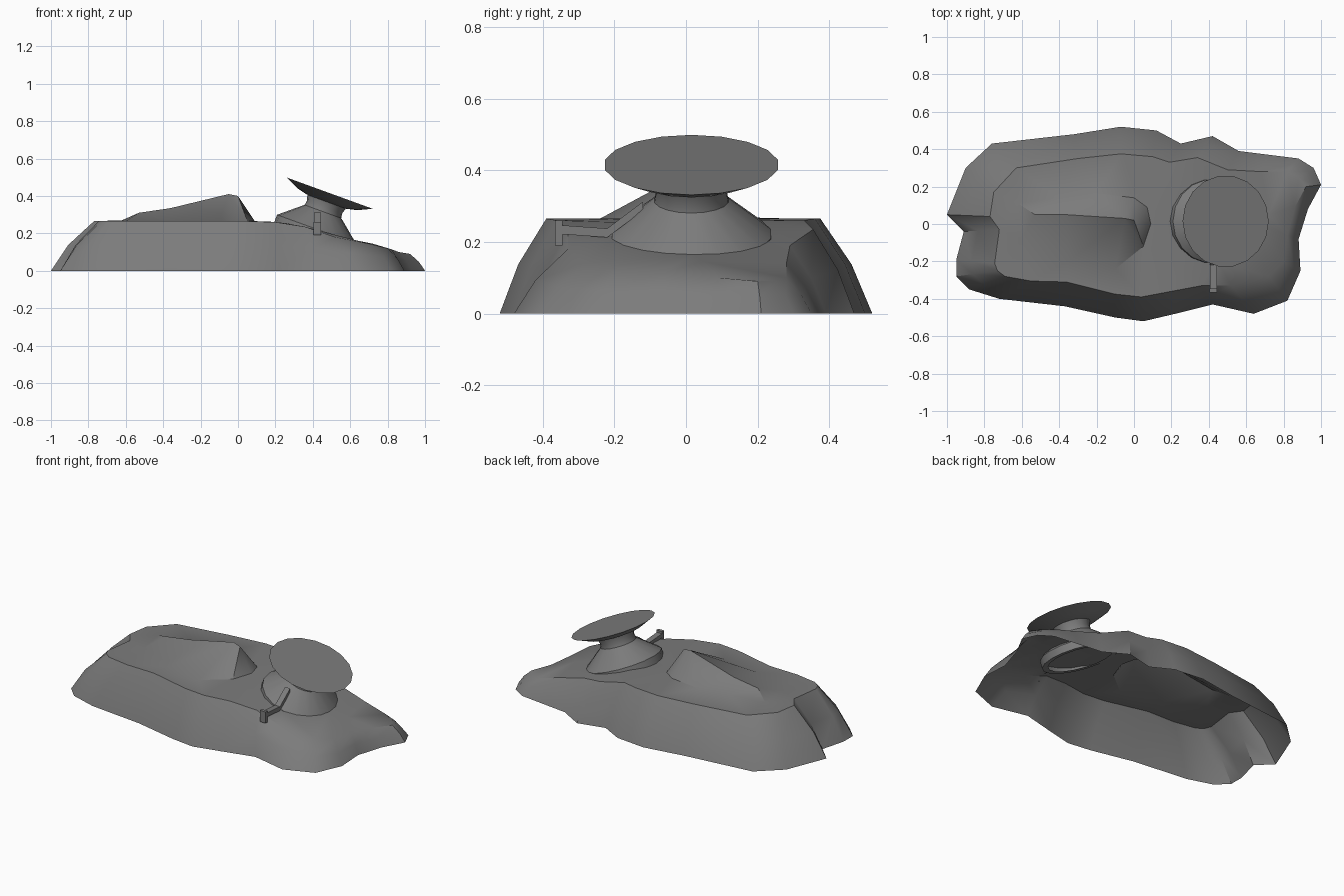
import bpy, bmesh, math
from mathutils import Vector, Matrix
from mathutils.geometry import delaunay_2d_cdt

if "Cube" in bpy.data.objects:
    bpy.data.objects.remove(bpy.data.objects["Cube"])

grey = bpy.data.materials.new("stone_grey")
grey.use_nodes = True
grey.diffuse_color = (0.2, 0.2, 0.2, 1)
grey.node_tree.nodes["Principled BSDF"].inputs["Base Color"].default_value = (0.2, 0.2, 0.2, 1)


def finish(name, bm, angle=35):
    mesh = bpy.data.meshes.new(name)
    bm.to_mesh(mesh)
    bm.free()
    mesh.materials.append(grey)
    obj = bpy.data.objects.new(name, mesh)
    bpy.context.collection.objects.link(obj)
    bpy.ops.object.select_all(action="DESELECT")
    obj.select_set(True)
    bpy.context.view_layer.objects.active = obj
    bpy.ops.object.shade_smooth_by_angle(angle=math.radians(angle))
    return obj


# Mound: foot outline on the ground and matching rim of the plateau
TOP = 0.265
foot = [(-1, .05), (-.91, -.04), (-.95, -.19), (-.95, -.28), (-.88, -.35), (-.72, -.4),
        (-.37, -.44), (-.1, -.5), (.05, -.52), (.22, -.48), (.42, -.43), (.64, -.48),
        (.82, -.41), (.89, -.25), (.88, -.08), (.93, .08), (1, .21), (.96, .3),
        (.88, .35), (.72, .37), (.56, .39), (.42, .47), (.25, .43), (.12, .5),
        (-.07, .52), (-.32, .48), (-.76, .43), (-.9, .3)]
rim = [(-.77, .04), (-.72, -.03), (-.745, -.21), (-.73, -.25), (-.69, -.28), (-.55, -.305),
       (-.36, -.31), (-.1, -.375), (.04, -.39), (.2, -.36, .26), (.36, -.33, .235),
       (.52, -.33, .18), (.72, -.28, .14), (.8, -.2, .12), (.82, -.06, .115), (.86, .09, .1),
       (.92, .2, .09), (.88, .25, .09), (.82, .28, .1), (.68, .28, .14), (.5, .29, .19),
       (.34, .355, .235), (.19, .33, .26), (.1, .36), (-.07, .375), (-.3, .35),
       (-.63, .3), (-.75, .17)]

# Rocky ridge: crest, steep rear foot, then gentle front foot and ground by the turret
crest = [(-.62, .11, .27), (-.53, .05, .31), (-.36, .05, .335), (-.05, .03, .41),
         (0, .02, .4), (.07, .09)]
rear = [(0, .14), (-.2, .165), (-.4, .14)]
ground = [(-.6, -.08), (-.35, -.2), (-.1, -.24), (.05, -.12), (.09, 0),
          (.3, 0, .25), (.25, .2, .26), (.25, -.2, .255), (.45, .2, .21), (.45, -.2, .21),
          (.62, .02, .165), (.72, .05, .145)]


def lift(points):
    return [Vector(p if len(p) == 3 else (*p, TOP)) for p in points]


def build_mound():
    bm = bmesh.new()
    n = len(foot)
    low = [Vector((*p, 0)) for p in foot]
    high = lift(rim)
    # a slightly bulging middle ring rounds the flanks
    middle = [a.lerp(b, 0.4) + Vector((0, 0, b.z * 0.12)) for a, b in zip(low, high)]
    rings = [[bm.verts.new(p) for p in ring] for ring in (low, middle, high)]
    for a, b in zip(rings, rings[1:]):
        for i in range(n):
            j = (i + 1) % n
            bm.faces.new((a[i], a[j], b[j], b[i]))
    # plateau surface, with the crest and its rear foot kept as edges
    inner = lift(crest + rear + ground)
    verts = rings[2] + [bm.verts.new(p) for p in inner]
    loop = len(crest) + len(rear)
    edges = [(i, (i + 1) % n) for i in range(n)]
    edges += [(n + i, n + (i + 1) % loop) for i in range(loop)]
    flat = [v.co.xy for v in verts]
    _, _, faces, origin, _, _ = delaunay_2d_cdt(flat, edges, [], 1, 1e-5)
    for f in faces:
        bm.faces.new([verts[origin[i][0]] for i in f])
    bmesh.ops.recalc_face_normals(bm, faces=bm.faces)
    if sum(f.normal.z for f in bm.faces) < 0:
        bmesh.ops.reverse_faces(bm, faces=bm.faces)
    return finish("rocky_mound", bm, 38)


# Turret parts are turned around one tilted axis
TILT = Matrix.Translation((0.49, 0.015, 0.415)) @ Matrix.Rotation(math.radians(20), 4, "Y")


def turned(name, profile, steps=18):
    bm = bmesh.new()
    rings = []
    for r, z in profile:
        if r == 0:
            rings.append([bm.verts.new((0, 0, z))] * steps)
        else:
            rings.append([bm.verts.new((r * math.cos(math.tau * i / steps),
                                        r * math.sin(math.tau * i / steps), z))
                          for i in range(steps)])
    for a, b in zip(rings, rings[1:]):
        for i in range(steps):
            j = (i + 1) % steps
            bm.faces.new(list(dict.fromkeys((a[i], a[j], b[j], b[i]))))
    bmesh.ops.recalc_face_normals(bm, faces=bm.faces)
    bm.transform(TILT)
    return finish(name, bm)


# Bent bracket: a flat strip swept along a side profile
def bracket(name, path, x, width, thick):
    bm = bmesh.new()
    sections = []
    for y, z in path:
        sections.append([bm.verts.new((x + sx * width / 2, y, z + sz * thick / 2))
                         for sx, sz in ((-1, -1), (1, -1), (1, 1), (-1, 1))])
    for a, b in zip(sections, sections[1:]):
        for i in range(4):
            j = (i + 1) % 4
            bm.faces.new((a[i], a[j], b[j], b[i]))
    bm.faces.new(sections[0])
    bm.faces.new(sections[-1])
    bmesh.ops.recalc_face_normals(bm, faces=bm.faces)
    return finish(name, bm)


build_mound()
turned("dish", [(0, 0), (.245, 0), (.17, -.035), (.105, -.05), (0, -.05)])
turned("neck", [(.11, -.045), (.1, -.08), (.105, -.11)])
turned("turret_cone", [(.105, -.105), (.225, -.205), (.225, -.25), (.19, -.25)])
bracket("side_arm", [(-.36, .235), (-.22, .225), (-.12, .3)], .425, .035, .025)
bracket("arm_end", [(-.365, .225), (-.345, .225)], .425, .04, .07)
